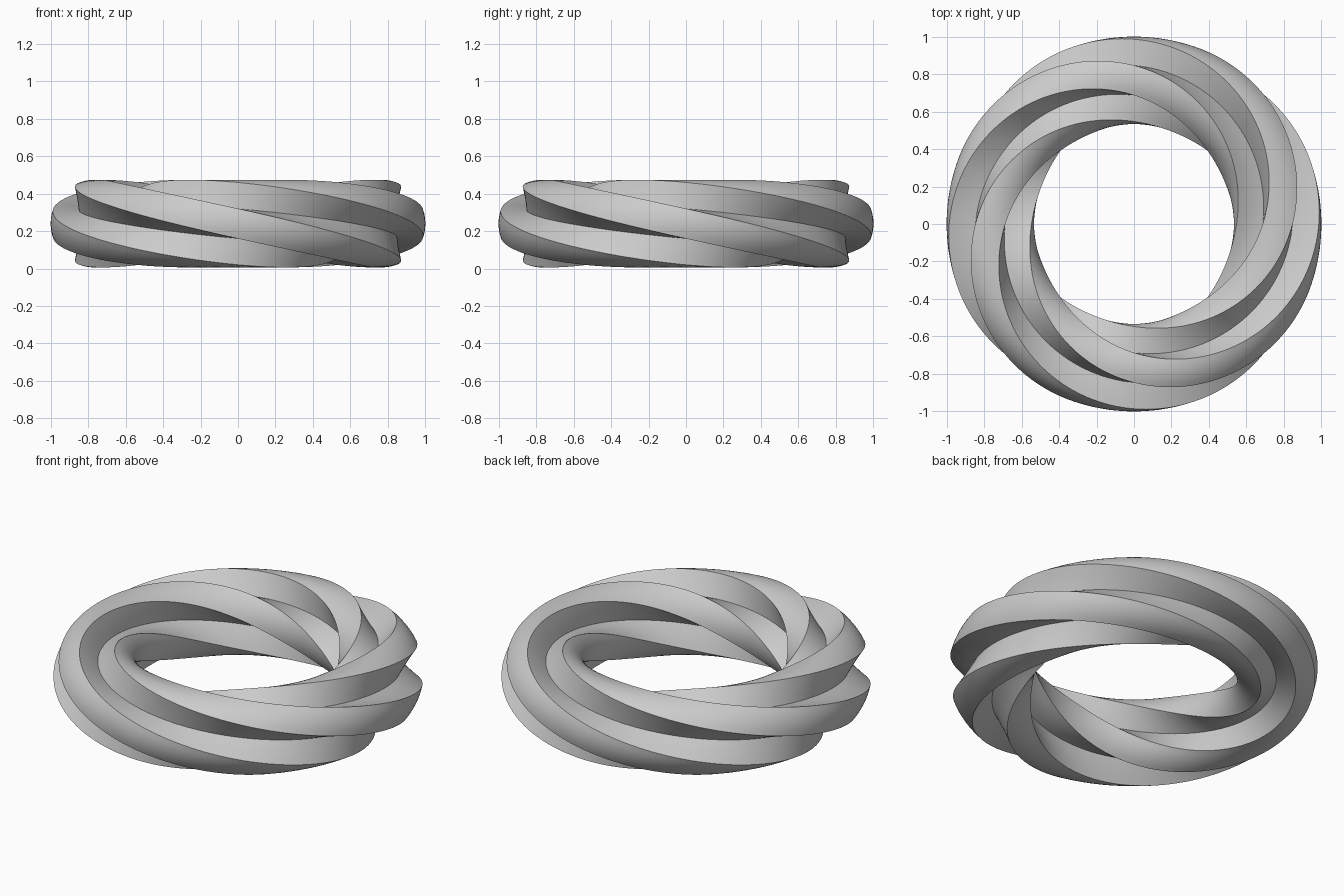
import bpy, bmesh
from math import sin, cos, pi, asin, radians

old = bpy.data.objects.get("Cube")
if old:
    bpy.data.objects.remove(old, do_unlink=True)

RING, TIP, HALF, MID = 0.768, 0.234, 0.08, 0.24
STEPS, ARC, SIDE = 192, 6, 4

# Plain grey material
grey = bpy.data.materials.new("plain grey")
grey.use_nodes = True
colour = (0.6, 0.6, 0.6, 1)
grey.diffuse_color = colour
grey.node_tree.nodes["Principled BSDF"].inputs["Base Color"].default_value = colour


def cross_section():
    """Four-armed cross with rounded arm tips, as (outward, up) points."""
    spread = asin(HALF / TIP)
    reach = TIP * cos(spread)
    # One arm: up from the inner corner, around the tip, back along the side
    arm = [(HALF + (reach - HALF) * i / SIDE, -HALF) for i in range(SIDE)]
    for i in range(ARC + 1):
        a = spread * (2 * i / ARC - 1)
        arm.append((TIP * cos(a), TIP * sin(a)))
    arm += [(reach + (HALF - reach) * i / SIDE, HALF) for i in range(1, SIDE)]
    points = []
    for quarter in range(4):
        for u, v in arm:
            for _ in range(quarter):
                u, v = -v, u
            points.append((u, v))
    return points


# Sweep the cross around the ring, making one full turn on the way
bm = bmesh.new()
section = cross_section()
loops = []
for s in range(STEPS):
    t = 2 * pi * s / STEPS
    loop = []
    for u, v in section:
        r = RING + u * cos(t) + v * sin(t)
        z = MID - u * sin(t) + v * cos(t)
        loop.append(bm.verts.new((r * cos(t), r * sin(t), z)))
    loops.append(loop)
n = len(section)
for s in range(STEPS):
    a, b = loops[s], loops[(s + 1) % STEPS]
    for i in range(n):
        j = (i + 1) % n
        bm.faces.new((a[i], b[i], b[j], a[j]))
bmesh.ops.recalc_face_normals(bm, faces=bm.faces)

mesh = bpy.data.meshes.new("twisted_ring")
bm.to_mesh(mesh)
bm.free()
mesh.materials.append(grey)
ring = bpy.data.objects.new("twisted_ring", mesh)
bpy.context.collection.objects.link(ring)
bpy.context.view_layer.objects.active = ring
ring.select_set(True)
bpy.ops.object.shade_smooth_by_angle(angle=radians(30))
